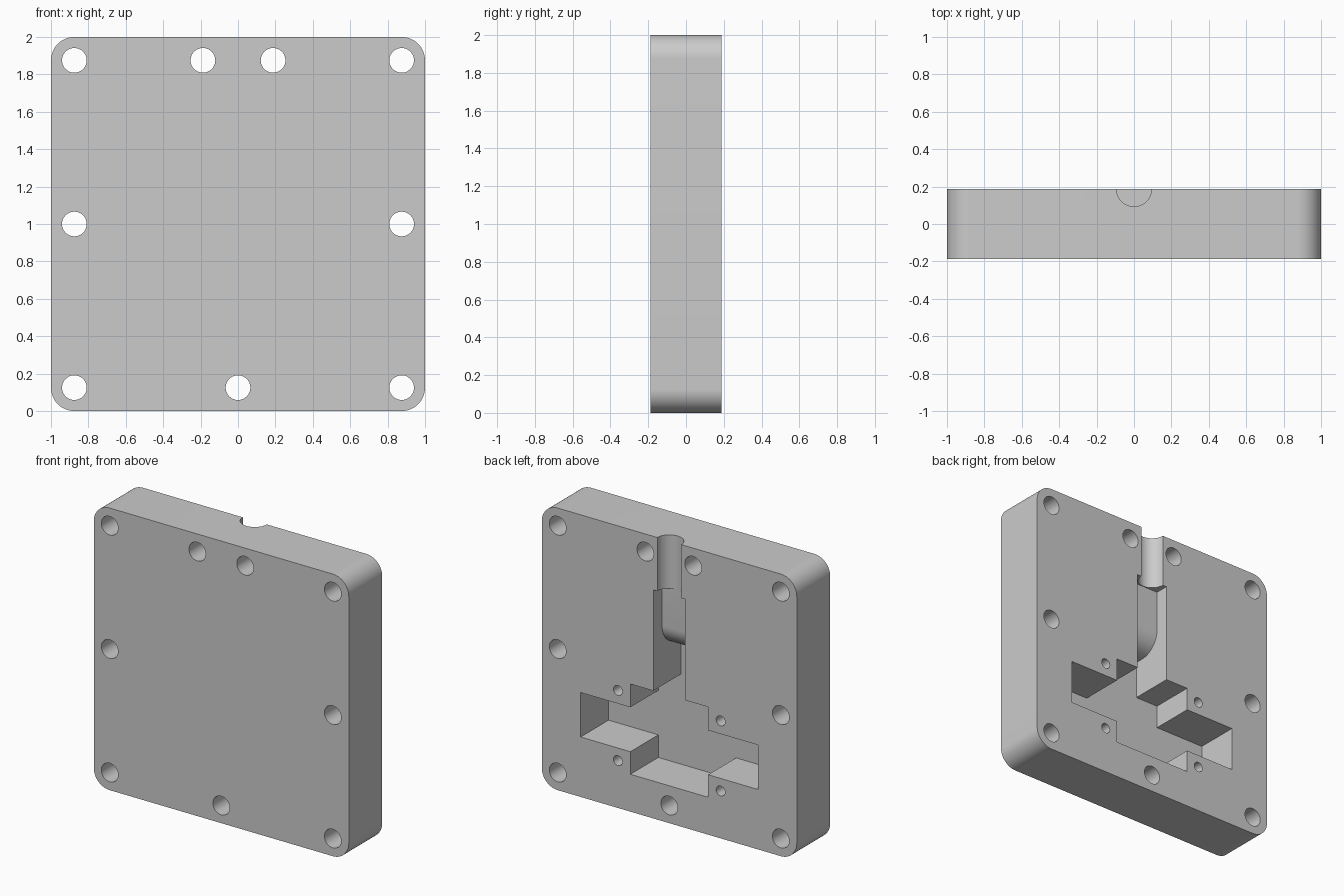
import bpy, bmesh, math
from mathutils import Vector

cube = bpy.data.objects.get("Cube")
if cube:
    bpy.data.objects.remove(cube, do_unlink=True)

HALF = 0.1875            # half thickness of the plate
FLOOR = -0.125           # pocket floor
OUT = 0.3                # cutters reach past the back face

grey = bpy.data.materials.new("plain_grey")
grey.use_nodes = True
colour = (0.6, 0.6, 0.6, 1)
grey.diffuse_color = colour
grey.node_tree.nodes["Principled BSDF"].inputs["Base Color"].default_value = colour


def prism(name, points, travel):
    """Closed outline swept along a straight travel vector."""
    bm = bmesh.new()
    face = bm.faces.new([bm.verts.new(p) for p in points])
    swept = bmesh.ops.extrude_face_region(bm, geom=[face])["geom"]
    verts = [g for g in swept if isinstance(g, bmesh.types.BMVert)]
    bmesh.ops.translate(bm, verts=verts, vec=Vector(travel))
    bmesh.ops.recalc_face_normals(bm, faces=bm.faces)
    mesh = bpy.data.meshes.new(name)
    bm.to_mesh(mesh)
    bm.free()
    mesh.materials.append(grey)
    obj = bpy.data.objects.new(name, mesh)
    bpy.context.collection.objects.link(obj)
    return obj


def arc(cx, cz, r, start, end, steps):
    angles = [math.radians(start + (end - start) * i / steps) for i in range(steps + 1)]
    return [(cx + r * math.cos(a), cz + r * math.sin(a)) for a in angles]


def drill(x, z, r, y0, y1):
    ring = arc(x, z, r, 0, 360, 40)[:-1]
    return prism("drill_cutter", [(px, y0, pz) for px, pz in ring], (0, y1 - y0, 0))


# Plate with rounded corners
R = 0.125
outline = []
for sx, sz, start in ((1, 1, 0), (-1, 1, 90), (-1, -1, 180), (1, -1, 270)):
    outline += arc(sx * (1 - R), 1 + sz * (1 - R), R, start, start + 90, 16)
plate = prism("housing_plate", [(x, -HALF, z) for x, z in outline], (0, 2 * HALF, 0))

cutters = []

# Cross-shaped pocket, mirrored half outline
half = [(0.305, 0.265), (0.305, 0.425), (0.695, 0.425),
        (0.695, 0.74), (0.305, 0.74), (0.305, 0.905)]
cross = half + [(-x, z) for x, z in reversed(half)]
cutters.append(prism("pocket_cutter", [(x, FLOOR, z) for x, z in cross], (0, OUT - FLOOR, 0)))

# Vertical channel with a rounded ledge
r, ledge = 0.156, 0.09
side = [(OUT, 0.85), (OUT, 1.62), (ledge, 1.62)]
side += arc(ledge - r, 1.33, r, 0, -90, 12)
side += [(FLOOR, 1.33 - r), (FLOOR, 0.85)]
cutters.append(prism("channel_cutter", [(-0.125, y, z) for y, z in side], (0.25, 0, 0)))

# Half-round cable groove out of the top edge
ring = arc(0, HALF, 0.094, 0, 360, 48)[:-1]
cutters.append(prism("groove_cutter", [(x, y, 1.58) for x, y in ring], (0, 0, 0.6)))

# Through holes around the rim
E = 0.875
rim = [(s * E, z) for s in (-1, 1) for z in (1 - E, 1, 1 + E)]
rim += [(-HALF, 1 + E), (HALF, 1 + E), (0, 1 - E)]
cutters += [drill(x, z, 0.066, -OUT, OUT) for x, z in rim]

# Small blind screw holes around the pocket
cutters += [drill(x, z, 0.035, -0.03, OUT) for x in (-0.403, 0.403) for z in (0.336, 0.833)]

# Cut everything out of the plate
for cutter in cutters:
    cutter.hide_render = True
    mod = plate.modifiers.new("cut", 'BOOLEAN')
    mod.operation = 'DIFFERENCE'
    mod.solver = 'EXACT'
    mod.object = cutter
bpy.context.view_layer.update()
graph = bpy.context.evaluated_depsgraph_get()
result = bpy.data.meshes.new_from_object(plate.evaluated_get(graph))
plate.modifiers.clear()
plate.data = result
for cutter in cutters:
    bpy.data.objects.remove(cutter, do_unlink=True)

# Smooth shading with sharp edges kept
bpy.ops.object.select_all(action='DESELECT')
plate.select_set(True)
bpy.context.view_layer.objects.active = plate
bpy.ops.object.shade_smooth_by_angle(angle=math.radians(30))
